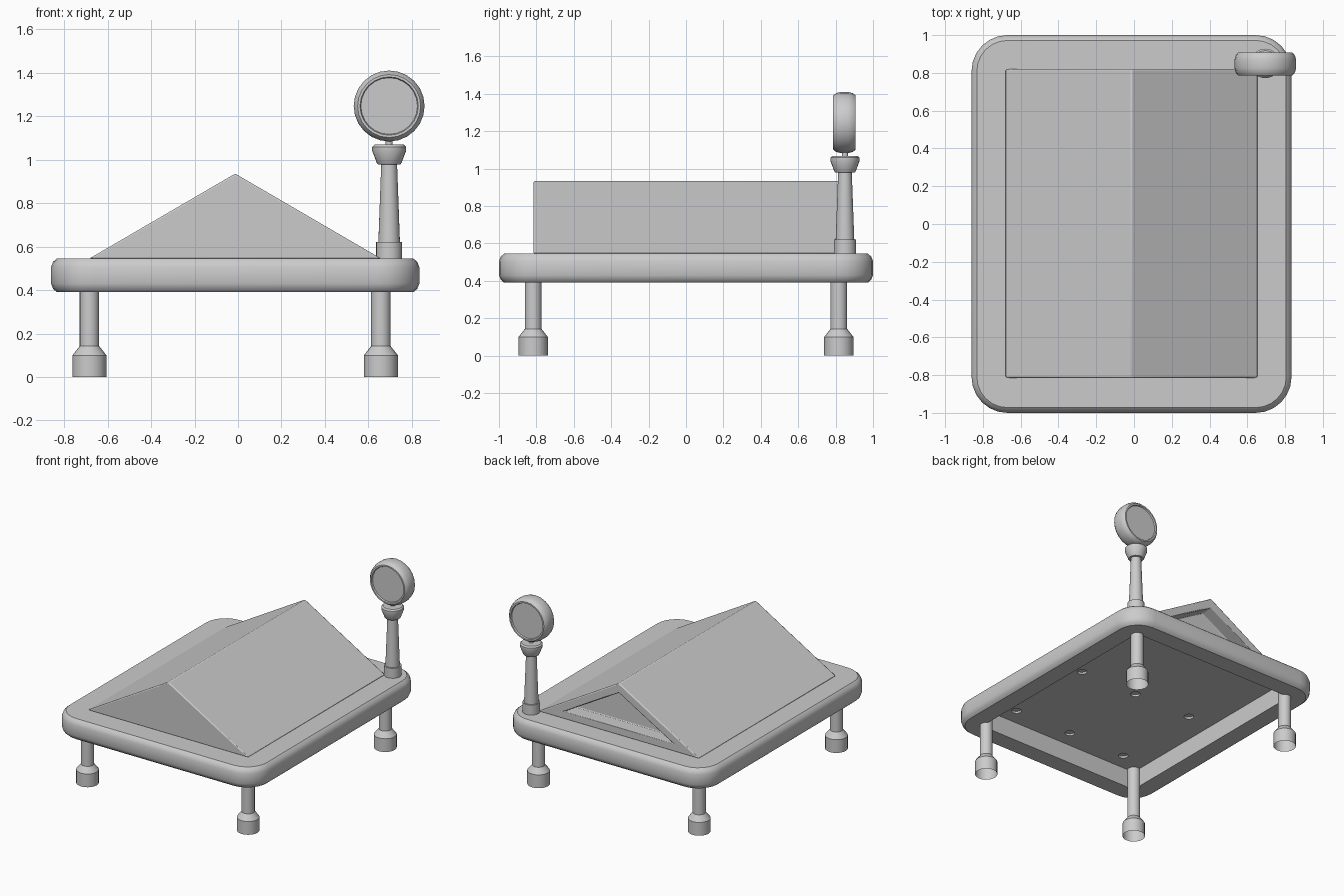
import bpy, bmesh
from math import pi, sin, cos
from mathutils import Vector

if "Cube" in bpy.data.objects:
    bpy.data.objects.remove(bpy.data.objects["Cube"])

CX = -0.013          # centre line of table and roof


def finish(name, bm, angle=35):
    bmesh.ops.recalc_face_normals(bm, faces=bm.faces)
    me = bpy.data.meshes.new(name)
    bm.to_mesh(me)
    bm.free()
    ob = bpy.data.objects.new(name, me)
    bpy.context.collection.objects.link(ob)
    smooth(ob, angle)
    return ob


def smooth(ob, angle=35):
    bpy.ops.object.select_all(action='DESELECT')
    ob.select_set(True)
    bpy.context.view_layer.objects.active = ob
    bpy.ops.object.shade_smooth_by_angle(angle=angle * pi / 180)


def loft(bm, rings, cap_start=True, cap_end=True):
    vs = [[bm.verts.new(p) for p in r] for r in rings]
    n = len(vs[0])
    for a, b in zip(vs, vs[1:]):
        for i in range(n):
            j = (i + 1) % n
            bm.faces.new((a[i], a[j], b[j], b[i]))
    if cap_start:
        bm.faces.new(vs[0][::-1])
    if cap_end:
        bm.faces.new(vs[-1])


def turned(name, profile, loc, axis='Z', n=24, cap_start=True, cap_end=True):
    """Lathe a (radius, height) profile about an axis through loc."""
    rings = []
    for r, h in profile:
        ring = []
        for i in range(n):
            a = 2 * pi * i / n
            c, s = r * cos(a), r * sin(a)
            ring.append(Vector(loc) + Vector((c, s, h) if axis == 'Z' else (c, h, s)))
        rings.append(ring)
    bm = bmesh.new()
    loft(bm, rings, cap_start, cap_end)
    return finish(name, bm)


def box(name, size, loc):
    bm = bmesh.new()
    bmesh.ops.create_cube(bm, size=1)
    for v in bm.verts:
        v.co = Vector([c * s for c, s in zip(v.co, size)]) + Vector(loc)
    return finish(name, bm)


def cut(ob, cutter):
    m = ob.modifiers.new("cut", 'BOOLEAN')
    m.operation, m.solver, m.object = 'DIFFERENCE', 'EXACT', cutter
    bpy.context.view_layer.objects.active = ob
    bpy.ops.object.modifier_apply(modifier=m.name)
    bpy.data.objects.remove(cutter)


def prism(name, w, z0, z1, y0, y1):
    bm = bmesh.new()
    loft(bm, [[(CX - w, y, z0), (CX + w, y, z0), (CX, y, z1)] for y in (y0, y1)])
    return finish(name, bm, 20)


# Rounded table slab
def rounded_rect(inset, z, hx=0.847, hy=1.0, r=0.19, seg=6):
    pts = []
    for k, (sx, sy) in enumerate(((1, 1), (-1, 1), (-1, -1), (1, -1))):
        for i in range(seg + 1):
            a = pi / 2 * (k + i / seg)
            pts.append((CX + sx * (hx - r) + (r - inset) * cos(a),
                        sy * (hy - r) + (r - inset) * sin(a), z))
    return pts


bm = bmesh.new()
loft(bm, [rounded_rect(i, z) for i, z in ((0.028, 0.39), (0.01, 0.405), (0, 0.43),
                                         (0, 0.505), (0.01, 0.53), (0.028, 0.545))])
slab = finish("table_slab", bm)

# Hollow underside and its grid of screw holes
cut(slab, box("recess_cutter", (1.375, 1.68, 0.3), (CX, 0, 0.38)))
for x in (-0.485, 0, 0.485):
    for y in (-0.71, 0, 0.71):
        cut(slab, turned("hole_cutter", [(0.034, 0.5), (0.034, 0.56)], (CX + x, y, 0), n=16))
smooth(slab)

# Pitched roof with a recessed back gable
roof = prism("pitched_roof", 0.67, 0.545, 0.935, -0.815, 0.82)
cut(roof, prism("gable_cutter", 0.445, 0.605, 0.862, 0.72, 0.9))
bev = roof.modifiers.new("soft_edges", 'BEVEL')
bev.width, bev.segments, bev.limit_method = 0.007, 2, 'ANGLE'
smooth(roof, 20)

# Four legs with wide hollow feet
for sx, side in ((-1, "left"), (1, "right")):
    for sy, end in ((-1, "front"), (1, "back")):
        turned(f"{end}_{side}_leg",
               [(0.078, 0), (0.078, 0.1), (0.045, 0.142), (0.045, 0.53)],
               (CX + 0.67 * sx, 0.817 * sy, 0), n=20, cap_start=False)

# Signal post, collar and stem
PX, PY = 0.695, 0.85
turned("post_base", [(0.06, 0.54), (0.06, 0.62)], (PX, PY, 0))
turned("post_shaft", [(0.05, 0.61), (0.036, 0.99)], (PX, PY, 0))
turned("post_collar", [(0.052, 0.978), (0.057, 0.985), (0.078, 1.04),
                       (0.078, 1.058), (0.068, 1.068)], (PX, PY, 0))
turned("post_stem", [(0.016, 1.06), (0.016, 1.11)], (PX, PY, 0), n=12)

# Round signal head with slightly sunken faces
half = [(0.13, 0.05), (0.134, 0.06), (0.145, 0.06), (0.157, 0.045), (0.163, 0.022)]
turned("signal_head", [(r, -h) for r, h in half] + half[::-1], (PX, PY - 0.003, 1.246), axis='Y')
